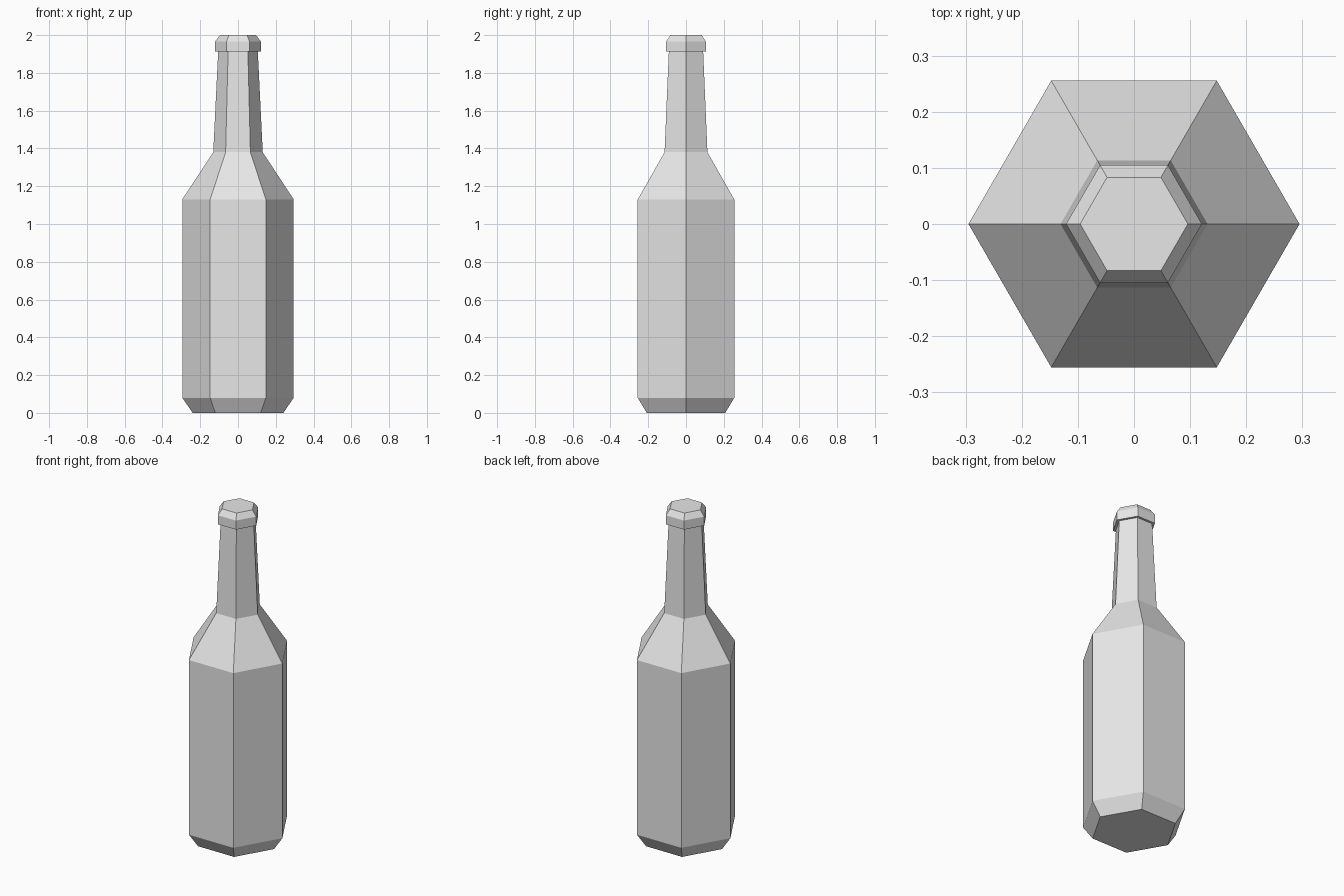
import bpy
import bmesh
from math import cos, sin, tau

cube = bpy.data.objects.get("Cube")
if cube:
    bpy.data.objects.remove(cube, do_unlink=True)

SIDES = 6

grey = bpy.data.materials.new("plain_grey")
grey.use_nodes = True
grey.diffuse_color = (0.8, 0.8, 0.8, 1)
grey.node_tree.nodes["Principled BSDF"].inputs["Base Color"].default_value = (0.8, 0.8, 0.8, 1)


def lathe(name, profile):
    """Stack six-sided rings from (radius, height) pairs and close both ends."""
    bm = bmesh.new()
    rings = [[bm.verts.new((r * cos(tau * i / SIDES), r * sin(tau * i / SIDES), z))
              for i in range(SIDES)] for r, z in profile]
    for low, high in zip(rings, rings[1:]):
        for i in range(SIDES):
            j = (i + 1) % SIDES
            bm.faces.new((low[i], low[j], high[j], high[i]))
    bm.faces.new(rings[0][::-1])
    bm.faces.new(rings[-1])
    mesh = bpy.data.meshes.new(name)
    bm.to_mesh(mesh)
    bm.free()
    mesh.materials.append(grey)
    obj = bpy.data.objects.new(name, mesh)
    bpy.context.collection.objects.link(obj)
    return obj


# Bottle: chamfered base, straight body, sloping shoulder, tapered neck
lathe("bottle", [(0.24, 0), (0.295, 0.08), (0.295, 1.13), (0.131, 1.38), (0.105, 1.912)])

# Cap: short collar with a bevelled top
lathe("cap", [(0.121, 1.912), (0.121, 1.966), (0.096, 2.0)])
